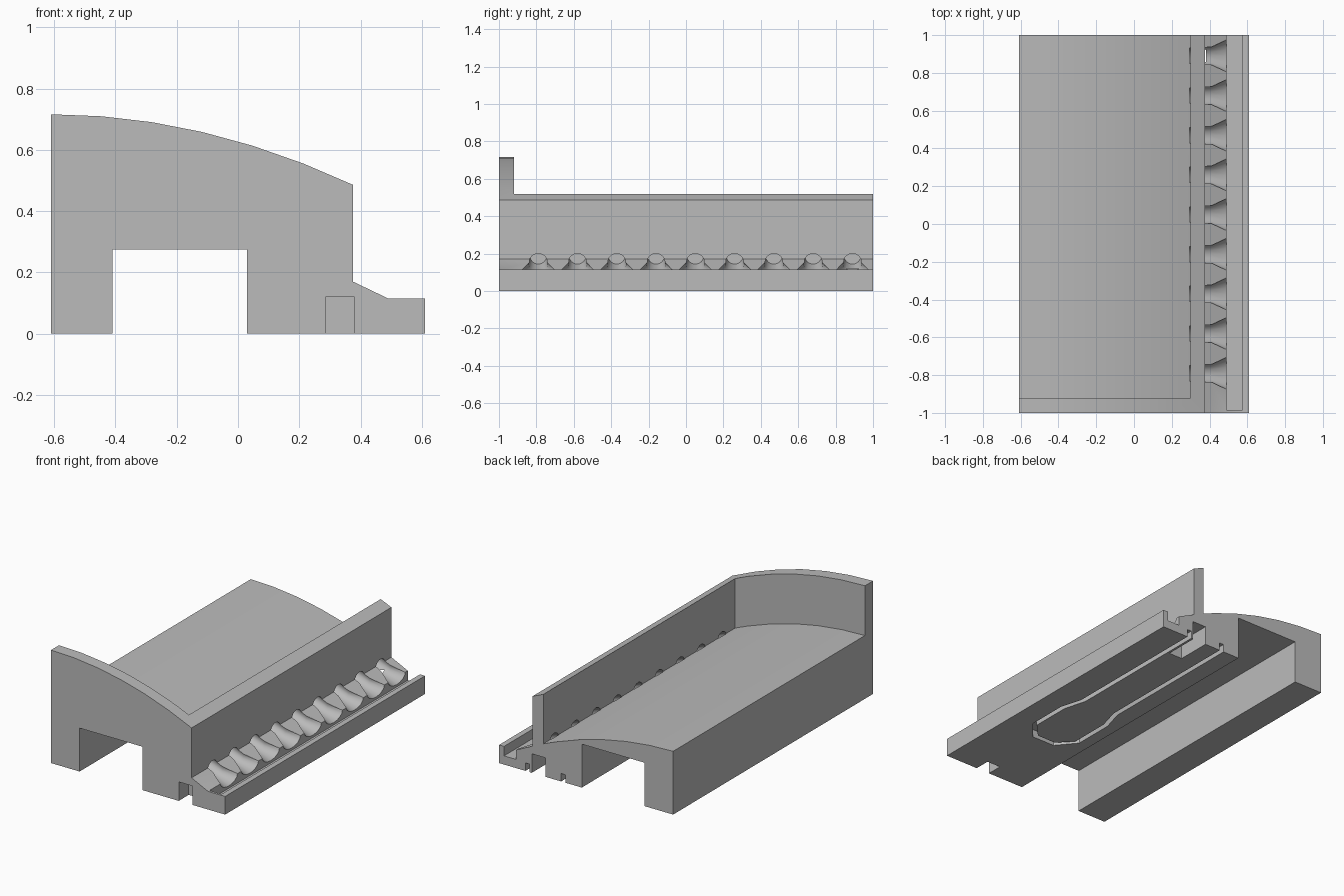
import bpy
import bmesh
from math import cos, sin, pi

cube = bpy.data.objects.get("Cube")
if cube:
    bpy.data.objects.remove(cube, do_unlink=True)

grey = bpy.data.materials.new("plain grey")
grey.use_nodes = True
grey.diffuse_color = (0.5, 0.5, 0.5, 1)
grey.node_tree.nodes["Principled BSDF"].inputs["Base Color"].default_value = (0.5, 0.5, 0.5, 1)


def finish(name, bm):
    bmesh.ops.recalc_face_normals(bm, faces=bm.faces)
    mesh = bpy.data.meshes.new(name)
    bm.to_mesh(mesh)
    bm.free()
    mesh.materials.append(grey)
    obj = bpy.data.objects.new(name, mesh)
    bpy.context.scene.collection.objects.link(obj)
    return obj


def bridge(bm, rings):
    """Closed solid through a list of matching rings."""
    loops = [[bm.verts.new(p) for p in ring] for ring in rings]
    n = len(loops[0])
    for a, b in zip(loops, loops[1:]):
        for i in range(n):
            j = (i + 1) % n
            bm.faces.new((a[i], a[j], b[j], b[i]))
    bm.faces.new(loops[0])
    bm.faces.new(loops[-1])


def along_y(name, profile, y0, y1):
    bm = bmesh.new()
    bridge(bm, [[(x, y, z) for x, z in profile] for y in (y0, y1)])
    return finish(name, bm)


def along_z(name, outline, z0, z1):
    bm = bmesh.new()
    bridge(bm, [[(x, y, z) for x, y in outline] for z in (z0, z1)])
    return finish(name, bm)


def rect(x0, x1, z0, z1):
    return [(x0, z0), (x1, z0), (x1, z1), (x0, z1)]


def crown(x):
    return 0.716 - 0.23 * ((x + 0.61) / 0.985) ** 2


# Full body profile with curved top and sloped outer ledge
xs = [-0.61 + 0.985 * i / 6 for i in range(7)]
body = along_y("body", [(x, crown(x)) for x in xs] + [
    (0.375, 0.17), (0.49, 0.115), (0.61, 0.115), (0.61, 0),
    (0.03, 0), (0.03, 0.275), (-0.41, 0.275), (-0.41, 0), (-0.61, 0)], -1, 1)

# Sunken curved deck, leaving the end wall and side wall
deck_xs = [-0.8] + xs[:6] + [0.30]
deck = [(x, crown(max(x, -0.61)) - 0.315) for x in deck_xs]
cutters = [along_y("deck_cutter", deck + [(0.30, 1), (-0.8, 1)], -0.92, 1.2)]

# Gutter in the outer ledge, and end notches underneath
cutters.append(along_y("gutter_cutter", rect(0.49, 0.575, 0.055, 0.3), -0.985, 1.2))
cutters.append(along_y("front_notch_cutter", rect(0.285, 0.38, -0.1, 0.12), -1.2, -0.9))
cutters.append(along_y("back_notch_cutter", rect(0.285, 0.38, -0.1, 0.12), 0.78, 1.2))

# Thin key-shaped groove underneath
middle, width = 0.285, 0.03
half = [(0.14, 1.2), (0.14, 0.02), (0.18, -0.12), (0.18, -0.38), (0.08, -0.5)]
inner = [(h - width, y) for h, y in half[:-1]] + [(0.065, -0.47)]


def mirrored(side):
    return [(middle + h, y) for h, y in side] + [(middle - h, y) for h, y in reversed(side)]


cutters.append(along_z("key_groove_cutter", mirrored(half) + mirrored(inner)[::-1], -0.1, 0.05))

# Row of flared drains through the side wall
bm = bmesh.new()
stations = [(0.295, 0.045, 0.188), (0.41, 0.05, 0.14), (0.49, 0.085, 0.115), (0.53, 0.1, 0.105)]
for k in range(9):
    yc = -0.79 + 0.21 * k
    bridge(bm, [[(x, yc + w * cos(a * pi / 8), z + 0.045 * sin(a * pi / 8))
                 for a in range(16)] for x, w, z in stations])
cutters.append(finish("drain_cutter", bm))

for cutter in cutters:
    mod = body.modifiers.new(cutter.name, "BOOLEAN")
    mod.operation = "DIFFERENCE"
    mod.solver = "EXACT"
    mod.object = cutter

# Bake the cuts and discard the cutters
bpy.context.view_layer.update()
result = bpy.data.meshes.new_from_object(body.evaluated_get(bpy.context.evaluated_depsgraph_get()))
body.modifiers.clear()
body.data = result
for cutter in cutters:
    bpy.data.objects.remove(cutter, do_unlink=True)

bpy.context.view_layer.objects.active = body
body.select_set(True)
bpy.ops.object.shade_smooth_by_angle(angle=0.45)
